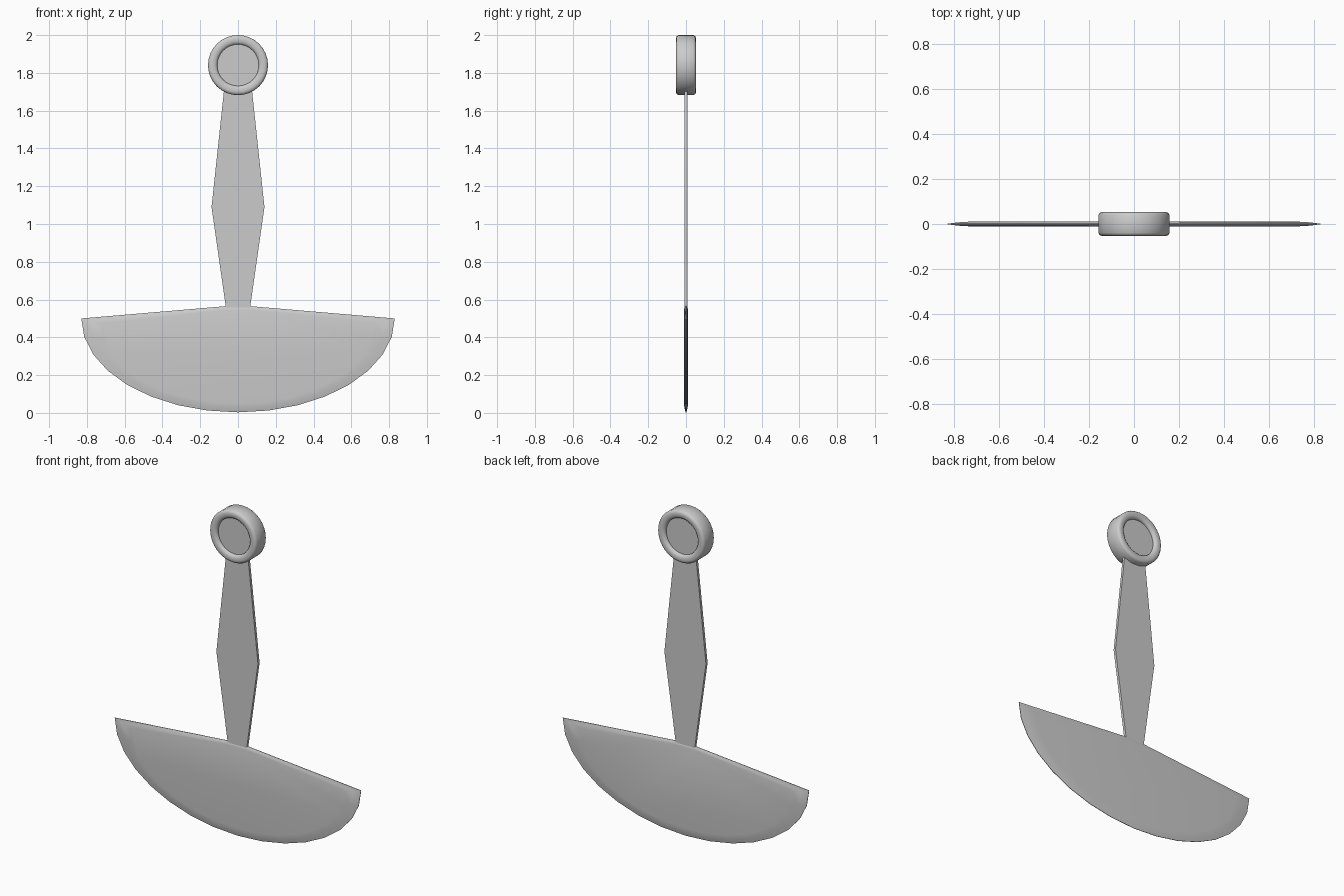
import bpy, bmesh, math

if "Cube" in bpy.data.objects:
    bpy.data.objects.remove(bpy.data.objects["Cube"])

steel = bpy.data.materials.new("grey_steel")
steel.diffuse_color = (0.6, 0.6, 0.6, 1)
steel.use_nodes = True
steel.node_tree.nodes["Principled BSDF"].inputs["Base Color"].default_value = steel.diffuse_color


def finish(name, bm, angle=30):
    bmesh.ops.remove_doubles(bm, verts=bm.verts, dist=1e-5)
    bmesh.ops.recalc_face_normals(bm, faces=bm.faces)
    mesh = bpy.data.meshes.new(name)
    bm.to_mesh(mesh)
    bm.free()
    mesh.materials.append(steel)
    ob = bpy.data.objects.new(name, mesh)
    bpy.context.collection.objects.link(ob)
    bpy.ops.object.select_all(action='DESELECT')
    ob.select_set(True)
    bpy.context.view_layer.objects.active = ob
    bpy.ops.object.shade_smooth_by_angle(angle=math.radians(angle))
    return ob


def loft(bm, loops):
    """Bridge closed loops of equal length and cap both ends."""
    rings = [[bm.verts.new(p) for p in loop] for loop in loops]
    n = len(rings[0])
    for a, b in zip(rings, rings[1:]):
        for i in range(n):
            j = (i + 1) % n
            bm.faces.new((a[i], a[j], b[j], b[i]))
    bm.faces.new(rings[0])
    bm.faces.new(rings[-1])


# Crescent blade: half ellipse with a shallow peaked top, ground to a thin edge
def blade_loop(y, a, b, top, neck):
    pts = [(a * math.cos(t), y, top - b * math.sin(t))
           for t in (math.pi * i / 16 for i in range(17))]
    return pts + [(-0.065, y, neck), (0.065, y, neck)]


steps = [(0.011, 0.72, 0.425, 0.475, 0.545),
         (0.008, 0.775, 0.463, 0.487, 0.557),
         (0.0015, 0.83, 0.497, 0.50, 0.565)]
loops = [blade_loop(-s[0], *s[1:]) for s in steps]
loops += [blade_loop(s[0], *s[1:]) for s in reversed(steps)]
bm = bmesh.new()
loft(bm, loops)
finish("blade", bm)

# Flat shaft, widest in the middle
half = [(0.065, 0.53), (0.065, 0.565), (0.14, 1.09), (0.075, 1.70), (0.07, 1.74)]
outline = half + [(-x, z) for x, z in reversed(half)]
bm = bmesh.new()
loft(bm, [[(x, y, z) for x, z in outline] for y in (-0.008, 0.008)])
finish("shaft", bm)

# Round pommel: rounded rim with a shallow recess on both faces
rim = [(0.110, 0.032), (0.110, 0.040), (0.115, 0.047), (0.125, 0.052),
       (0.143, 0.053), (0.153, 0.049), (0.159, 0.040)]
profile = rim + [(r, -y) for r, y in reversed(rim)]
SEG = 32
bm = bmesh.new()
loft(bm, [[(r * math.cos(2 * math.pi * i / SEG), y,
            1.841 + r * math.sin(2 * math.pi * i / SEG)) for i in range(SEG)]
          for r, y in profile])
finish("pommel", bm, 40)
